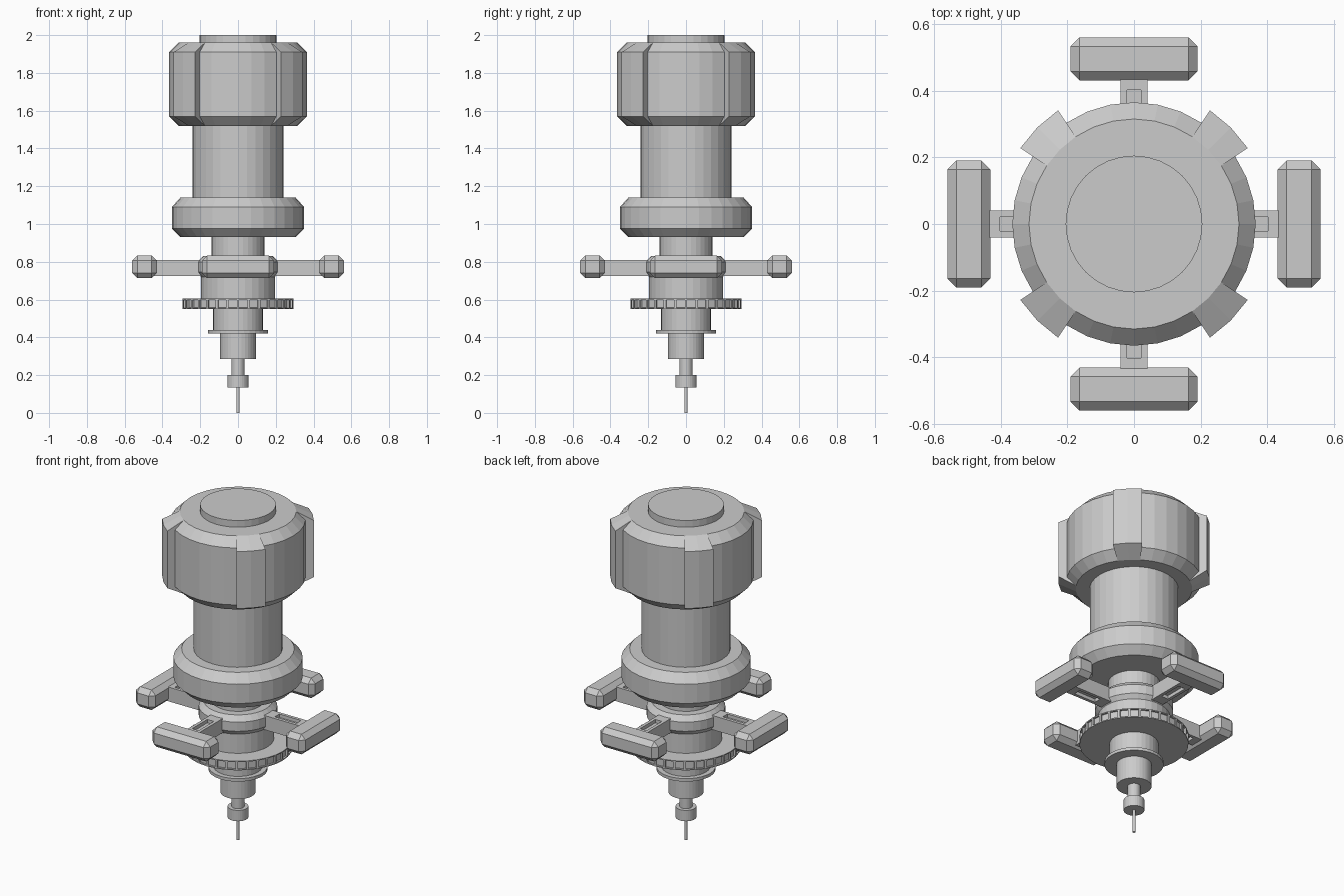
import bpy, bmesh, math
from mathutils import Matrix

if "Cube" in bpy.data.objects:
    bpy.data.objects.remove(bpy.data.objects["Cube"])

SIDES = 32
grey = bpy.data.materials.new("station_grey")
grey.diffuse_color = (0.6, 0.6, 0.6, 1)
grey.use_nodes = True
grey.node_tree.nodes["Principled BSDF"].inputs["Base Color"].default_value = grey.diffuse_color


def finish(bm, name):
    bmesh.ops.recalc_face_normals(bm, faces=bm.faces)
    me = bpy.data.meshes.new(name)
    bm.to_mesh(me)
    bm.free()
    me.materials.append(grey)
    ob = bpy.data.objects.new(name, me)
    bpy.context.collection.objects.link(ob)
    return ob


def lathe(name, profile, sides=SIDES):
    """Closed turned solid from (radius, z) points listed bottom to top."""
    bm = bmesh.new()
    rings = [[bm.verts.new((r * math.cos(i * math.tau / sides),
                            r * math.sin(i * math.tau / sides), z))
              for i in range(sides)] for r, z in profile]
    for a, b in zip(rings, rings[1:]):
        for i in range(sides):
            j = (i + 1) % sides
            bm.faces.new((a[i], a[j], b[j], b[i]))
    bm.faces.new(rings[0][::-1])
    bm.faces.new(rings[-1])
    return finish(bm, name)


def box(bm, x0, x1, hy, z0, z1):
    m = Matrix.Translation(((x0 + x1) / 2, 0, (z0 + z1) / 2)) @ \
        Matrix.Diagonal((x1 - x0, 2 * hy, z1 - z0, 1))
    bmesh.ops.create_cube(bm, size=1, matrix=m)


# head drum, cap and neck
lathe("top_cap", [(0.205, 1.95), (0.205, 2.0)])
lathe("head_drum", [(0.315, 1.52), (0.365, 1.57), (0.365, 1.91), (0.315, 1.96)])
lathe("neck", [(0.24, 1.13), (0.24, 1.53)])
lathe("collar_ring", [(0.305, 0.93), (0.35, 0.975), (0.35, 1.09), (0.305, 1.14)])

# raised ribs on the four diagonals of the head
rib_profile = [(0.29, 1.54), (0.315, 1.52), (0.41, 1.57),
               (0.41, 1.91), (0.315, 1.96), (0.29, 1.94)]
for k in range(4):
    bm = bmesh.new()
    cols = []
    for step in (3, 4, 5):
        a = step * math.tau / SIDES + k * math.pi / 2
        cols.append([bm.verts.new((r * math.cos(a), r * math.sin(a), z))
                     for r, z in rib_profile])
    n = len(rib_profile)
    for a, b in zip(cols, cols[1:]):
        for i in range(n):
            j = (i + 1) % n
            bm.faces.new((a[i], b[i], b[j], a[j]))
    bm.faces.new(cols[0])
    bm.faces.new(cols[-1][::-1])
    finish(bm, f"head_rib_{k + 1}")

# lower body
lathe("upper_shaft", [(0.14, 0.80), (0.14, 0.94)])
lathe("arm_hub", [(0.195, 0.72), (0.213, 0.745), (0.213, 0.80), (0.185, 0.83)])
lathe("lower_body", [(0.195, 0.59), (0.195, 0.73)])
lathe("tapered_body", [(0.132, 0.43), (0.132, 0.56)])
lathe("thin_flange", [(0.16, 0.42), (0.16, 0.438)])
lathe("nose_cylinder", [(0.095, 0.285), (0.095, 0.425)])
lathe("nose_stem", [(0.035, 0.19), (0.035, 0.29)])
lathe("nose_knob", [(0.056, 0.135), (0.056, 0.2)])
lathe("antenna_rod", [(0.008, 0.0), (0.008, 0.14)], 12)

# window disc with recessed panes around its rim
disc = lathe("window_disc", [(0.295, 0.55), (0.295, 0.605)])
bm = bmesh.new()
bm.from_mesh(disc.data)
rim = [f for f in bm.faces if abs(f.normal.z) < 0.5]
bmesh.ops.inset_individual(bm, faces=rim, thickness=0.009, depth=0)
bmesh.ops.inset_individual(bm, faces=rim, thickness=0.0005, depth=-0.01)
bm.to_mesh(disc.data)
bm.free()

# four arms, slotted on top and bottom, each with a chamfered docking pod
for k in range(4):
    turn = Matrix.Rotation(k * math.pi / 2, 4, 'Z')
    bm = bmesh.new()
    box(bm, 0.12, 0.24, 0.04, 0.725, 0.81)
    box(bm, 0.24, 0.42, 0.04, 0.725, 0.81)
    box(bm, 0.42, 0.45, 0.04, 0.725, 0.81)
    bmesh.ops.remove_doubles(bm, verts=bm.verts, dist=1e-4)
    inner = [f for f in bm.faces
             if abs(f.normal.x) > 0.9 and 0.2 < f.calc_center_median().x < 0.43]
    bmesh.ops.delete(bm, geom=inner, context='FACES_ONLY')
    slots = [f for f in bm.faces if abs(f.normal.z) > 0.9
             and 0.3 < f.calc_center_median().x < 0.36]
    bmesh.ops.inset_individual(bm, faces=slots, thickness=0.026, depth=0)
    bmesh.ops.inset_individual(bm, faces=slots, thickness=0.0005, depth=-0.02)
    bm.transform(turn)
    finish(bm, f"arm_{k + 1}")

    bm = bmesh.new()
    box(bm, 0.43, 0.56, 0.19, 0.713, 0.833)
    bmesh.ops.bevel(bm, geom=bm.edges[:], offset=0.027, segments=1,
                    affect='EDGES', profile=0.5)
    bm.transform(turn)
    finish(bm, f"docking_pod_{k + 1}")
